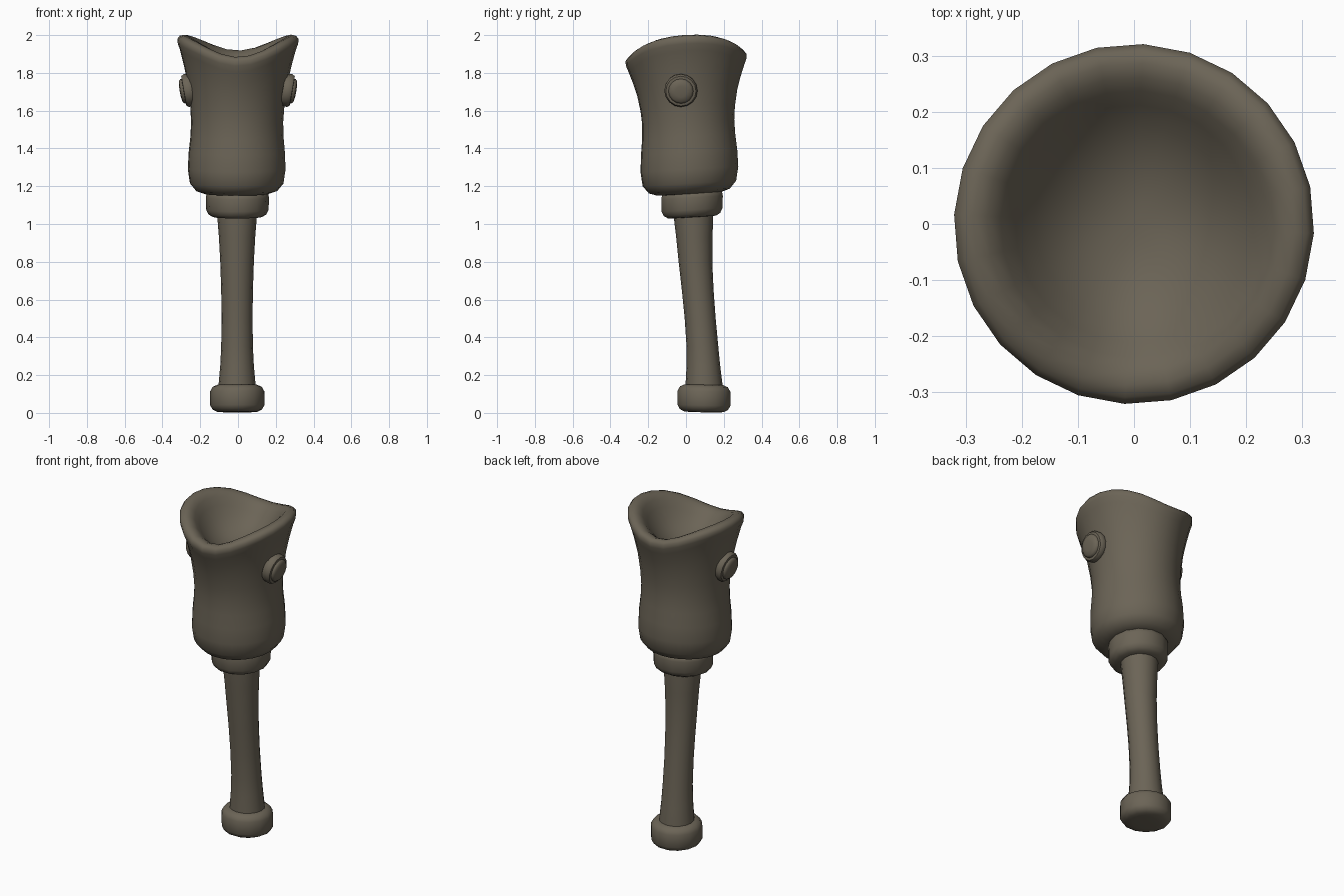
import bpy, bmesh, math
from mathutils import Vector, Matrix

if "Cube" in bpy.data.objects:
    bpy.data.objects.remove(bpy.data.objects["Cube"])

wood = bpy.data.materials.new("dark_wood")
wood.diffuse_color = (0.148, 0.128, 0.094, 1)
wood.use_nodes = True
wood.node_tree.nodes["Principled BSDF"].inputs["Base Color"].default_value = wood.diffuse_color


def loft(name, rings, sides, shape=None, matrix=None, angle=50, turn=0):
    """Closed solid through rings of (z, radius, centre x, centre y, tilt along y)."""
    bm = bmesh.new()
    loops = []
    for z, r, cx, cy, tilt in rings:
        loop = []
        for i in range(sides):
            a = 2 * math.pi * i / sides + math.radians(turn)
            p = Vector((cx + r * math.cos(a), cy + r * math.sin(a),
                        z + tilt * r * math.sin(a)))
            if shape:
                p.z += shape(a, z, r)
            loop.append(bm.verts.new(p))
        loops.append(loop)
    for lo, hi in zip(loops, loops[1:]):
        for i in range(sides):
            j = (i + 1) % sides
            bm.faces.new((lo[i], lo[j], hi[j], hi[i]))
    bm.faces.new(loops[0][::-1])
    bm.faces.new(loops[-1])
    if matrix:
        bm.transform(matrix)
    bmesh.ops.recalc_face_normals(bm, faces=bm.faces)
    me = bpy.data.meshes.new(name)
    bm.to_mesh(me)
    bm.free()
    me.materials.append(wood)
    ob = bpy.data.objects.new(name, me)
    bpy.context.collection.objects.link(ob)
    bpy.ops.object.select_all(action='DESELECT')
    ob.select_set(True)
    bpy.context.view_layer.objects.active = ob
    bpy.ops.object.shade_smooth_by_angle(angle=math.radians(angle))
    return ob


# Socket cup: outer wall, rolled saddle rim, shallow inner bowl
def saddle(a, z, r):
    w = min(1, max(0, (z - 1.55) / 0.33))
    wave = 0.5 * math.cos(2 * a) - 0.5 * math.cos(math.pi * math.cos(a))
    return 0.05 * w * wave * min(1, (r / 0.25) ** 2)


outer = [(1.158, 0.12), (1.16, 0.17), (1.175, 0.215), (1.215, 0.248), (1.29, 0.259),
         (1.38, 0.255), (1.46, 0.247), (1.54, 0.244), (1.62, 0.250), (1.72, 0.265),
         (1.80, 0.285), (1.87, 0.306), (1.905, 0.319), (1.930, 0.321), (1.946, 0.309),
         (1.951, 0.287)]
inner = [(1.944, 0.262), (1.924, 0.238), (1.89, 0.212), (1.85, 0.178), (1.815, 0.135),
         (1.79, 0.085), (1.78, 0.04), (1.778, 0.012)]
cup = [(z, r, -0.007 * d, 0.018 * d, 0.06) for z, r, d in
       [(z, r, min(1, max(0, (1.93 - z) / 0.6))) for z, r in outer]]
cup += [(z, r, 0, 0, 0.06) for z, r in inner]
loft("socket_cup", cup, 24, saddle, angle=80, turn=-3)

# Collar under the cup
loft("collar", [(z, r, -0.003, 0.032, 0.06) for z, r in
                [(1.035, 0.09), (1.037, 0.13), (1.05, 0.153), (1.075, 0.165),
                 (1.14, 0.167), (1.165, 0.162), (1.175, 0.14)]], 14, angle=60)

# Curved peg shaft
loft("peg_shaft", [(z, r, -0.005, y, 0) for z, r, y in
                   [(0.10, 0.10, 0.096), (0.16, 0.097, 0.095), (0.25, 0.089, 0.092),
                    (0.35, 0.084, 0.087), (0.5, 0.082, 0.075), (0.65, 0.084, 0.062),
                    (0.8, 0.089, 0.050), (0.93, 0.096, 0.044), (1.03, 0.104, 0.040),
                    (1.08, 0.105, 0.038)]], 16)

# Foot cap
loft("foot_cap", [(z, r, -0.004, 0.095, -0.02) for z, r in
                  [(0.003, 0.07), (0.006, 0.108), (0.018, 0.131), (0.04, 0.143),
                   (0.115, 0.143), (0.138, 0.13), (0.149, 0.105), (0.149, 0.08)]],
     14, angle=60)

# Side studs: disc with a raised button, one per side
for side, y, label in ((1, -0.027, "right"), (-1, -0.008, "left")):
    axis = Vector((side, 0, -0.18)).normalized()
    m = Matrix.Translation((side * 0.252, y, 1.71)) @ \
        axis.to_track_quat('Z', 'Y').to_matrix().to_4x4()
    loft("stud_disc_" + label, [(z, r, 0, 0, 0) for z, r in
                                [(-0.015, 0.08), (-0.01, 0.085), (0.022, 0.088),
                                 (0.035, 0.08), (0.038, 0.05)]], 16, matrix=m)
    loft("stud_button_" + label, [(z, r, 0, 0, 0) for z, r in
                                  [(0.02, 0.066), (0.042, 0.066), (0.052, 0.056),
                                   (0.056, 0.03), (0.057, 0.01)]], 16, matrix=m)
